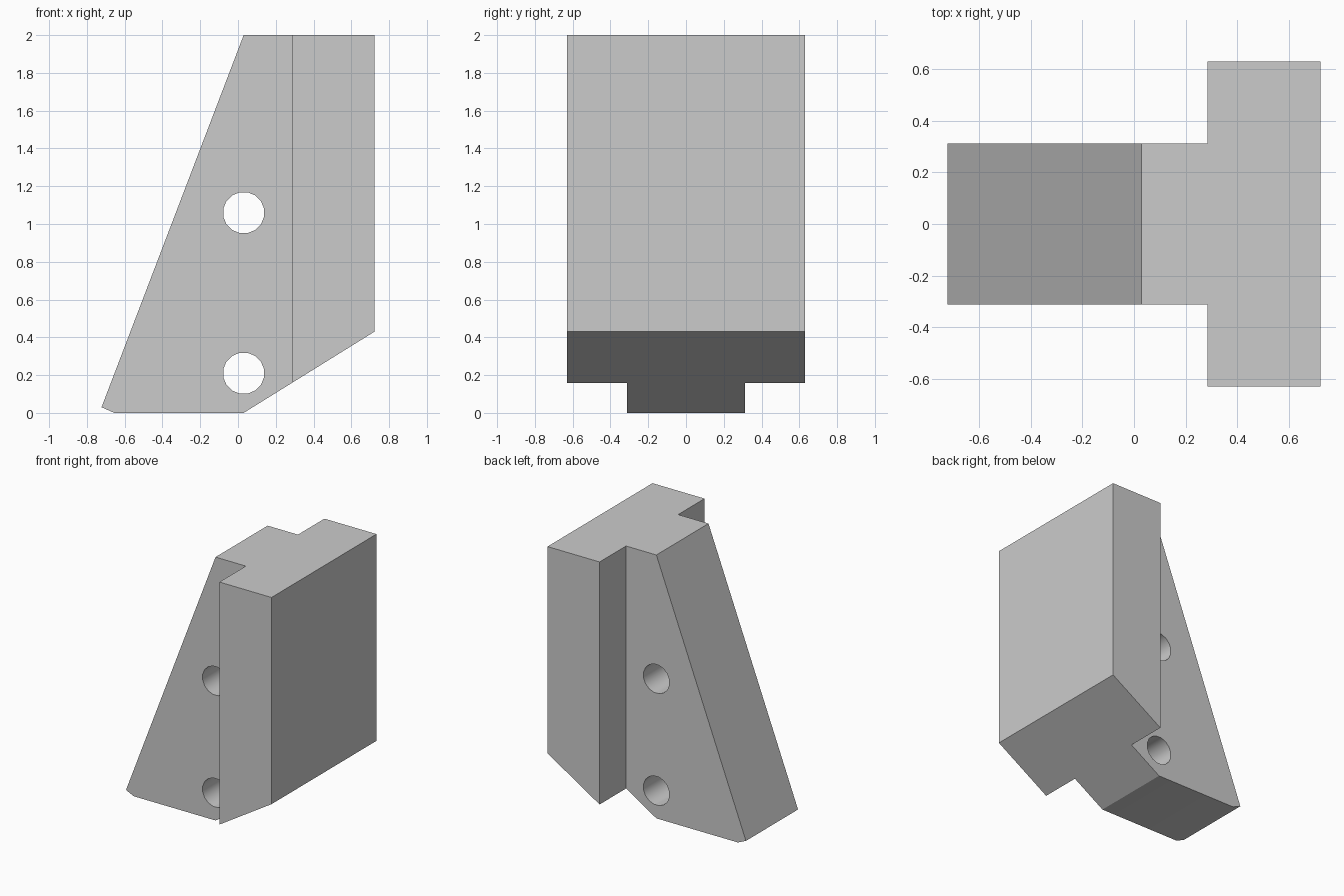
import bpy
import bmesh
import math
from mathutils import Vector, Matrix

cube = bpy.data.objects.get("Cube")
if cube:
    bpy.data.objects.remove(cube, do_unlink=True)

WEB_HALF, HEAD_HALF, STEP_X = 0.3125, 0.63, 0.285
HOLE_X, HOLE_R = 0.03, 0.11

grey = bpy.data.materials.new("plain grey")
grey.use_nodes = True
colour = (0.6, 0.6, 0.6, 1)
grey.diffuse_color = colour
grey.node_tree.nodes["Principled BSDF"].inputs["Base Color"].default_value = colour


def make_object(name, bm):
    bmesh.ops.recalc_face_normals(bm, faces=bm.faces)
    mesh = bpy.data.meshes.new(name)
    bm.to_mesh(mesh)
    bm.free()
    mesh.materials.append(grey)
    obj = bpy.data.objects.new(name, mesh)
    bpy.context.collection.objects.link(obj)
    return obj


# Tapered web: side profile extruded across its thickness
profile = [(-0.7225, 0.03), (-0.655, 0), (0.03, 0),
           (0.7225, 0.43), (0.7225, 2), (0.03, 2)]
bm = bmesh.new()
face = bm.faces.new([bm.verts.new((x, -WEB_HALF, z)) for x, z in profile])
ext = bmesh.ops.extrude_face_region(bm, geom=[face], use_keep_orig=True)
bmesh.ops.translate(bm, vec=(0, 2 * WEB_HALF, 0),
                    verts=[g for g in ext["geom"] if isinstance(g, bmesh.types.BMVert)])
bmesh.ops.recalc_face_normals(bm, faces=bm.faces)

# Wide head: the part beyond the step is pulled out on both sides
bmesh.ops.bisect_plane(bm, geom=bm.verts[:] + bm.edges[:] + bm.faces[:],
                       plane_co=(STEP_X, 0, 0), plane_no=(1, 0, 0))
for side in (-1, 1):
    bm.normal_update()
    flank = [f for f in bm.faces if f.normal.y * side > 0.9
             and f.calc_center_median().x > STEP_X]
    ext = bmesh.ops.extrude_face_region(bm, geom=flank)
    bmesh.ops.translate(bm, vec=(0, side * (HEAD_HALF - WEB_HALF), 0),
                        verts=[g for g in ext["geom"] if isinstance(g, bmesh.types.BMVert)])
bmesh.ops.dissolve_limit(bm, angle_limit=math.radians(1),
                         verts=bm.verts[:], edges=bm.edges[:])
body = make_object("wedge_block", bm)

# Two cross holes through the web
bm = bmesh.new()
for z in (0.21, 1.06):
    spot = (Matrix.Translation(Vector((HOLE_X, 0, z)))
            @ Matrix.Rotation(math.pi / 2, 4, "X")
            @ Matrix.Rotation(math.pi / 16, 4, "Z"))
    bmesh.ops.create_cone(bm, cap_ends=True, segments=16, radius1=HOLE_R,
                          radius2=HOLE_R, depth=1, matrix=spot)
cutter = make_object("hole_cutter", bm)
cutter.hide_render = True
cutter.hide_viewport = True

cut = body.modifiers.new("holes", "BOOLEAN")
cut.operation = "DIFFERENCE"
cut.solver = "EXACT"
cut.object = cutter

# Apply the cut, then smooth only the hole walls
bpy.context.view_layer.objects.active = body
body.select_set(True)
bpy.ops.object.modifier_apply(modifier=cut.name)
bpy.data.objects.remove(cutter, do_unlink=True)
bpy.ops.object.shade_smooth_by_angle(angle=math.radians(24))
